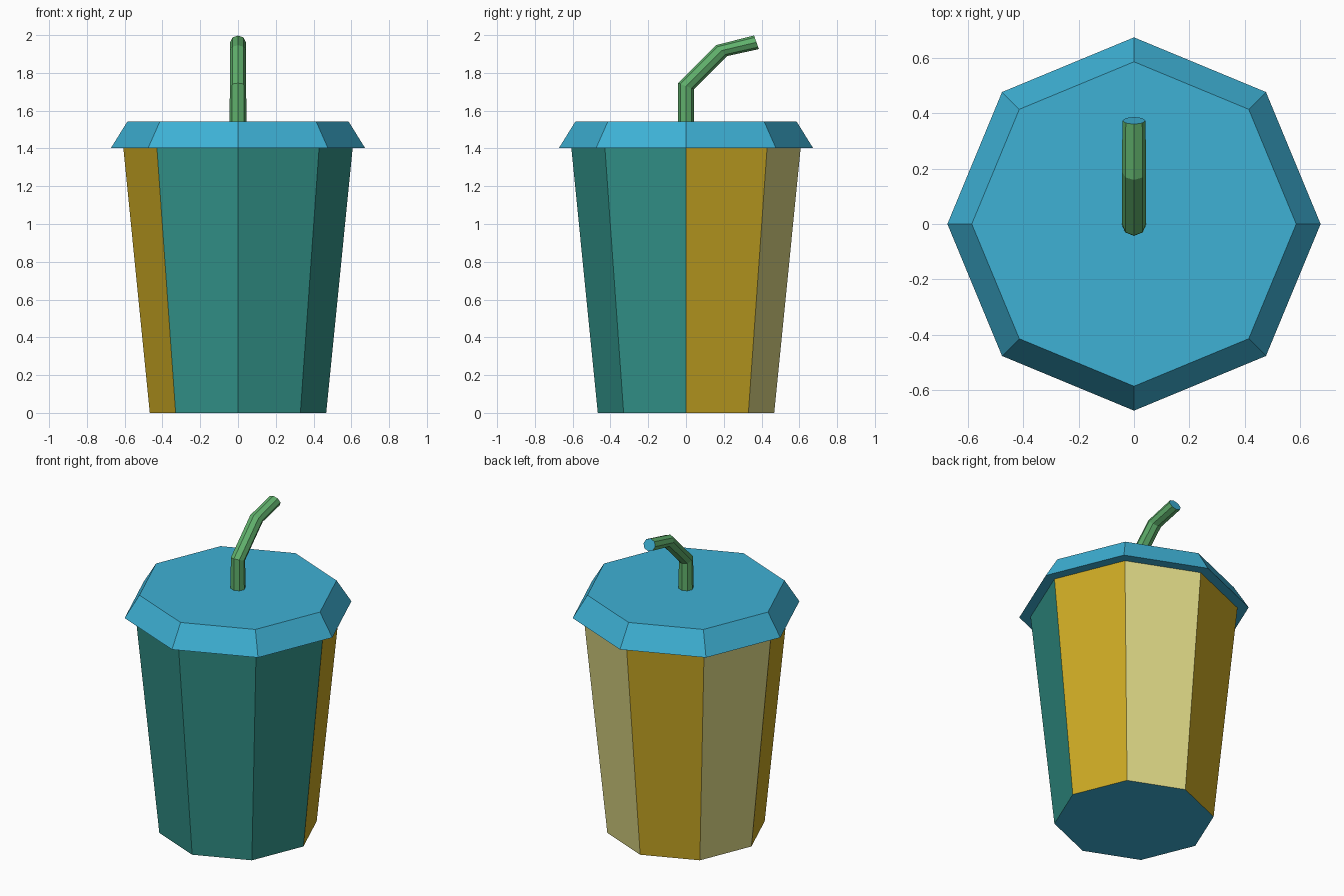
import bpy, bmesh, math
from mathutils import Vector

if "Cube" in bpy.data.objects:
    bpy.data.objects.remove(bpy.data.objects["Cube"])

SIDES = 8


def material(name, rgb):
    """Flat colour given as 0-255 sRGB, stored as linear."""
    m = bpy.data.materials.new(name)
    lin = [(c / 255 / 12.92) if c < 10 else ((c / 255 + 0.055) / 1.055) ** 2.4 for c in rgb]
    m.diffuse_color = (*lin, 1)
    m.use_nodes = True
    m.node_tree.nodes["Principled BSDF"].inputs["Base Color"].default_value = m.diffuse_color
    return m


BLUE = material("lid blue", (62, 177, 213))
TEAL = material("cup teal", (50, 148, 138))
GOLD = material("cup gold", (204, 170, 36))
CREAM = material("cup cream", (222, 216, 134))
GREEN = material("straw green", (96, 176, 108))


def loft(name, rings, mats, pick, cap_start=True, cap_end=True):
    """Skin rings of (centre, half axis u, half axis v); pick(kind, centre) gives the material."""
    bm = bmesh.new()
    loops = []
    for c, u, v in rings:
        angles = [2 * math.pi * i / SIDES for i in range(SIDES)]
        loops.append([bm.verts.new(Vector(c) + Vector(u) * math.cos(a) + Vector(v) * math.sin(a))
                      for a in angles])
    for a, b in zip(loops, loops[1:]):
        for i in range(SIDES):
            j = (i + 1) % SIDES
            f = bm.faces.new((a[i], a[j], b[j], b[i]))
            f.material_index = pick("side", f.calc_center_median())
    if cap_start:
        f = bm.faces.new(loops[0][::-1])
        f.material_index = pick("start", f.calc_center_median())
    if cap_end:
        f = bm.faces.new(loops[-1])
        f.material_index = pick("end", f.calc_center_median())
    bm.normal_update()
    me = bpy.data.meshes.new(name)
    bm.to_mesh(me)
    bm.free()
    for m in mats:
        me.materials.append(m)
    ob = bpy.data.objects.new(name, me)
    bpy.context.collection.objects.link(ob)
    return ob


def level(r, z):
    return (0, 0, z), (r, 0, 0), (0, r, 0)


# Cup: teal front panels, gold and cream stripes behind, blue base
def cup_colour(kind, c):
    if kind != "side":
        return 3
    panel = int(math.degrees(math.atan2(c.y, c.x)) % 360 // 45)
    return 0 if panel >= 5 else (1 if panel % 2 == 0 else 2)


loft("cup", [level(0.467, 0), level(0.607, 1.402)],
     [TEAL, GOLD, CREAM, BLUE], cup_colour, cap_end=False)

# Lid: bevelled octagonal slab
loft("lid", [level(0.673, 1.402), level(0.585, 1.543)], [BLUE], lambda k, c: 0)

# Bent straw: each ring is (y, z, half width, tilt axis y, tilt axis z)
path = [(0, 1.535, 0.045, 0.043, 0),
        (0, 1.73, 0.043, 0.042, -0.016),
        (0.188, 1.918, 0.043, 0.029, -0.029),
        (0.373, 1.962, 0.042, 0.013, -0.036)]
loft("straw", [((0, y, z), (w, 0, 0), (0, ty, tz)) for y, z, w, ty, tz in path],
     [GREEN, BLUE], lambda k, c: 1 if k == "end" else 0, cap_start=False)
